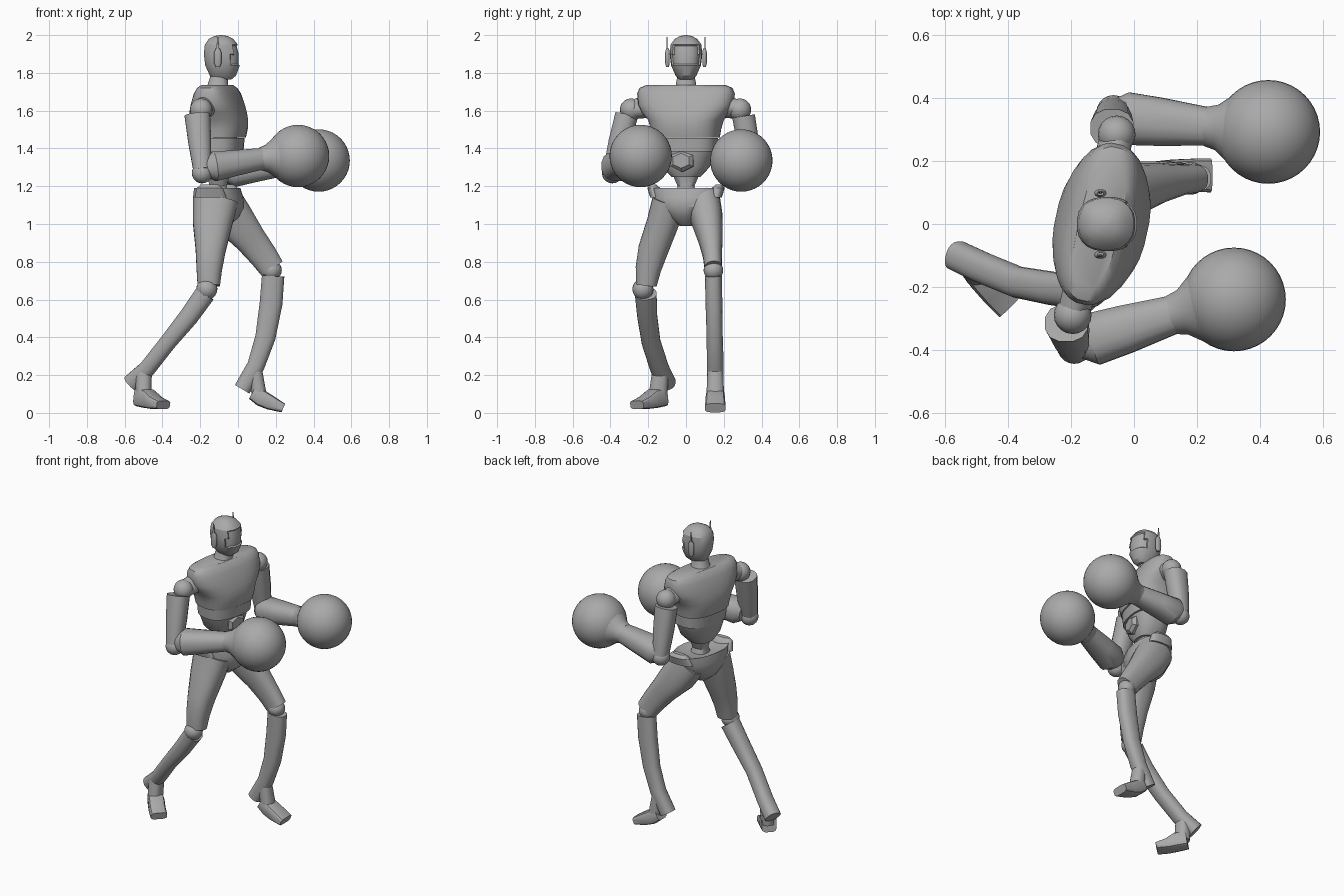
import bpy, bmesh
from math import sin, cos, pi, radians, copysign
from mathutils import Vector

old = bpy.data.objects.get("Cube")
if old:
    bpy.data.objects.remove(old, do_unlink=True)

grey = bpy.data.materials.new("plain grey")
grey.use_nodes = True
COLOUR = (0.4, 0.4, 0.4, 1)
grey.diffuse_color = COLOUR
grey.node_tree.nodes["Principled BSDF"].inputs["Base Color"].default_value = COLOUR


def finish(name, bm, angle=35):
    bmesh.ops.recalc_face_normals(bm, faces=bm.faces)
    mesh = bpy.data.meshes.new(name)
    bm.to_mesh(mesh)
    bm.free()
    obj = bpy.data.objects.new(name, mesh)
    bpy.context.collection.objects.link(obj)
    mesh.materials.append(grey)
    bpy.ops.object.select_all(action='DESELECT')
    obj.select_set(True)
    bpy.context.view_layer.objects.active = obj
    bpy.ops.object.shade_smooth_by_angle(angle=radians(angle))
    return obj


def loft(stations, yaw=0, flat=False, sides=20, power=2.4):
    """Skin rounded-box rings (x, y, z, half width, half depth) along a path."""
    bm = bmesh.new()
    pts = [Vector(s[:3]) for s in stations]
    side = Vector((-sin(radians(yaw)), cos(radians(yaw)), 0))
    rings = []
    for i, (p, s) in enumerate(zip(pts, stations)):
        t = pts[min(i + 1, len(pts) - 1)] - pts[max(i - 1, 0)]
        t = Vector((0, 0, 1)) if flat else t.normalized()
        u = (side - t * side.dot(t)).normalized()
        v = t.cross(u)
        ring = []
        for k in range(sides):
            a = 2 * pi * (k + 0.5) / sides
            c, d = (copysign(abs(f) ** (2 / power), f) for f in (cos(a), sin(a)))
            ring.append(bm.verts.new(p + u * c * s[3] + v * d * s[4]))
        rings.append(ring)
    for a, b in zip(rings, rings[1:]):
        for k in range(sides):
            n = (k + 1) % sides
            bm.faces.new((a[k], a[n], b[n], b[k]))
    bm.faces.new(rings[0])
    bm.faces.new(rings[-1])
    return bm


def part(name, stations, **options):
    return finish(name, loft(stations, **options))


def ball(name, centre, radius, segments=20):
    bm = bmesh.new()
    bmesh.ops.create_uvsphere(bm, u_segments=segments, v_segments=segments // 2, radius=radius)
    bmesh.ops.translate(bm, verts=bm.verts, vec=centre)
    return finish(name, bm, 60)


def column(x, rows):
    """Upright stations from (z, half width, half depth, x shift)."""
    return [(x + r[3], 0, r[0], r[1], r[2]) for r in rows]


# Head with a recessed face panel
bm = loft(column(-0.085, [
    (1.765, .035, .05, 0), (1.785, .055, .07, .005), (1.84, .08, .092, .003),
    (1.9, .087, .097, 0), (1.95, .082, .088, -.003), (1.98, .06, .065, -.005),
    (1.995, .032, .035, -.005), (2.0, .008, .008, -.005)]), flat=True, sides=24)
bm.normal_update()
face = [f for f in bm.faces if f.calc_center_median().x > -0.035
        and 1.83 < f.calc_center_median().z < 1.96]
bmesh.ops.recalc_face_normals(bm, faces=bm.faces)
bmesh.ops.inset_region(bm, faces=face, thickness=.006, depth=-.008)
finish("head", bm, 30)

# Ear pods and aerials
for word, s in (("left", 1), ("right", -1)):
    part(word + "_ear_pod", [(-.107, s * .098, z, w, d) for z, w, d in (
        (1.83, .007, .01), (1.85, .012, .019), (1.91, .012, .019), (1.93, .007, .01))], flat=True)
    part(word + "_aerial", [(-.107, s * .101, 1.92, .004, .008),
                            (-.107, s * .101, 1.99, .002, .003)], sides=8)

# Neck and torso, turned slightly to the right
YAW = -12.5
part("neck", column(-.11, [(1.7, .075, .07, 0), (1.735, .055, .055, .003),
                          (1.79, .045, .045, .01)]), flat=True)
part("chest", column(-.105, [
    (1.457, .178, .135, .004), (1.5, .185, .145, .004), (1.55, .2, .148, .002),
    (1.59, .235, .14, 0), (1.63, .255, .128, -.002), (1.69, .262, .105, -.004),
    (1.72, .25, .085, -.005), (1.735, .215, .065, -.005)]),
    yaw=YAW, flat=True, power=2.6, sides=28)
part("rib_band", column(-.1, [(1.385, .165, .122, 0), (1.455, .17, .128, 0)]),
     yaw=YAW, flat=True, power=2.6, sides=28)
part("abdomen", column(-.105, [(1.25, .075, .075, 0), (1.3, .125, .1, 0),
                              (1.39, .16, .117, 0)]), yaw=YAW, flat=True, sides=28)
part("waist", column(-.105, [(1.15, .06, .06, 0), (1.2, .045, .045, 0),
                            (1.27, .075, .065, 0)]), flat=True)
part("belly_plate", [(-.06, -.01, 1.335, .07, .06), (.0, -.022, 1.335, .07, .06),
                     (.018, -.026, 1.335, .05, .04)], sides=6, power=2, yaw=YAW)

# Pelvis with raised hip tabs
part("pelvis", column(-.11, [(.99, .03, .05, .01), (1.03, .09, .1, .01),
                            (1.09, .155, .13, .01), (1.14, .175, .128, .005),
                            (1.19, .185, .115, 0), (1.17, .1, .08, 0)]), yaw=YAW, flat=True)
for word, s in (("left", 1), ("right", -1)):
    hip = Vector((-.11 + s * .035, s * .155, 0))
    part(word + "_hip_tab", [(hip.x, hip.y, 1.14, .035, .085),
                             (hip.x + s * .005, hip.y + s * .015, 1.19, .035, .07),
                             (hip.x + s * .005, hip.y + s * .02, 1.21, .015, .045)], flat=True)

# Arms and round gloves
ARMS = {
    "right": dict(shoulder=(-.195, -.29, 1.605), top=(-.215, -.315, 1.575),
                  elbow=(-.19, -.39, 1.285), fore=(-.125, -.365, 1.305),
                  wrist=(.125, -.288, 1.345), glove=(.318, -.24, 1.36)),
    "left": dict(shoulder=(-.055, .285, 1.605), top=(-.07, .305, 1.57),
                 elbow=(-.065, .355, 1.27), fore=(-.02, .335, 1.275),
                 wrist=(.235, .31, 1.31), glove=(.427, .293, 1.336)),
}
for word, a in ARMS.items():
    j = {k: Vector(v) for k, v in a.items()}
    socket = j["shoulder"].lerp(Vector((-.11, 0, 1.66)), .3)
    part(word + "_shoulder_joint", [(*socket, .05, .06), (*j["shoulder"], .045, .05)])
    ball(word + "_shoulder_ball", j["shoulder"], .06)
    part(word + "_upper_arm", [(*j["top"], .062, .07),
                               (*j["top"].lerp(j["elbow"], .5), .06, .062),
                               (*j["elbow"], .05, .048)], sides=12)
    ball(word + "_elbow", j["elbow"] - Vector((0, 0, .015)), .055)
    part(word + "_forearm", [(*(j["fore"] - Vector((.05, 0, .005))), .06, .05),
                             (*j["fore"], .085, .08),
                             (*j["fore"].lerp(j["wrist"], .4), .078, .07),
                             (*j["wrist"], .062, .058)], sides=16)
    reach = j["glove"] - j["wrist"]
    part(word + "_glove_cuff", [(*(j["wrist"] - reach * .04), .063, .06),
                                (*(j["wrist"] + reach * .15), .073, .073),
                                (*(j["wrist"] + reach * .42), .115, .115)], sides=24, power=2)
    ball(word + "_glove", j["glove"], .165, 40)

# Right leg, trailing
part("right_thigh", [(-.12, -.09, 1.12, .09, .12), (-.135, -.125, 1.0, .085, .105),
                     (-.145, -.175, .86, .08, .08), (-.152, -.2, .76, .068, .068),
                     (-.155, -.21, .675, .055, .06)])
ball("right_knee", (-.165, -.228, .655), .056)
part("right_shin", [(-.175, -.213, .63, .058, .055), (-.26, -.205, .51, .053, .052),
                    (-.37, -.185, .375, .05, .045), (-.48, -.14, .235, .05, .045),
                    (-.565, -.1, .155, .048, .05)])
part("right_ankle", [(-.5, -.135, .22, .045, .045), (-.5, -.15, .08, .05, .04)], flat=True)
part("right_foot", [(-.52, -.125, .085, .045, .05), (-.475, -.175, .075, .05, .05),
                    (-.44, -.215, .055, .05, .035), (-.395, -.26, .042, .05, .023)],
     yaw=-47, sides=12, power=4)

# Left leg, leading
part("left_thigh", [(-.09, .09, 1.13, .09, .11), (-.025, .11, 1.03, .085, .108),
                    (.065, .13, .92, .065, .085), (.135, .14, .83, .05, .075),
                    (.18, .145, .765, .047, .068)])
ball("left_knee", (.18, .145, .755), .052)
part("left_shin", [(.186, .145, .725, .045, .06), (.175, .148, .58, .045, .061),
                   (.145, .152, .4, .043, .054), (.095, .155, .25, .045, .047),
                   (.022, .155, .125, .045, .045)])
part("left_ankle", [(.09, .155, .22, .042, .04), (.115, .155, .08, .048, .04)], flat=True)
part("left_foot", [(.075, .155, .105, .045, .035), (.12, .155, .08, .05, .045),
                   (.17, .155, .055, .053, .04), (.24, .155, .026, .055, .025)],
     sides=12, power=4)
